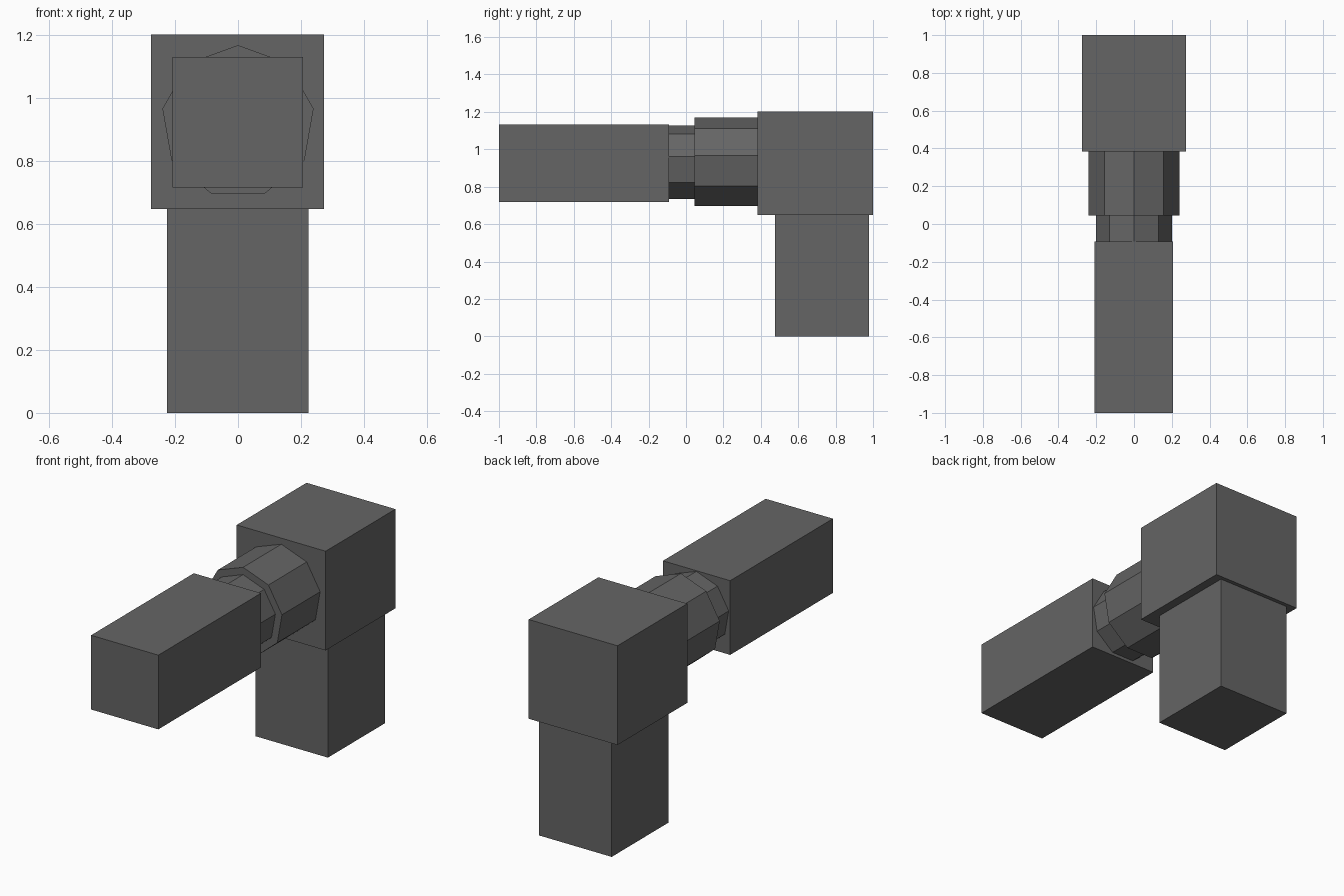
import bpy
import bmesh
import math
from mathutils import Matrix, Vector

if "Cube" in bpy.data.objects:
    bpy.data.objects.remove(bpy.data.objects["Cube"])

grey = bpy.data.materials.new("dark grey")
grey.diffuse_color = (0.13, 0.13, 0.13, 1)
grey.use_nodes = True
grey.node_tree.nodes["Principled BSDF"].inputs["Base Color"].default_value = grey.diffuse_color


def finish(bm, name):
    bmesh.ops.recalc_face_normals(bm, faces=bm.faces)
    mesh = bpy.data.meshes.new(name)
    bm.to_mesh(mesh)
    bm.free()
    mesh.materials.append(grey)
    obj = bpy.data.objects.new(name, mesh)
    bpy.context.collection.objects.link(obj)


def box(name, low, high):
    low, high = Vector(low), Vector(high)
    bm = bmesh.new()
    bmesh.ops.create_cube(bm, size=1)
    bmesh.ops.scale(bm, vec=high - low, verts=bm.verts)
    bmesh.ops.translate(bm, vec=(low + high) / 2, verts=bm.verts)
    finish(bm, name)


def nine_sided_rod(name, radius, y0, y1, z=0.925):
    # Nine-sided prism along y with one corner pointing straight up
    bm = bmesh.new()
    ring = []
    for i in range(9):
        a = math.tau * i / 9
        ring.append(bm.verts.new((radius * math.sin(a), y0, z + radius * math.cos(a))))
    cap = bm.faces.new(ring)
    ext = bmesh.ops.extrude_face_region(bm, geom=[cap], use_keep_orig=True)
    moved = [v for v in ext["geom"] if isinstance(v, bmesh.types.BMVert)]
    bmesh.ops.translate(bm, vec=(0, y1 - y0, 0), verts=moved)
    finish(bm, name)


# Upright leg and the block it carries
box("leg", (-0.225, 0.475, 0), (0.224, 0.978, 0.66))
box("corner_block", (-0.276, 0.383, 0.648), (0.274, 1.0, 1.203))

# Stepped joint between block and arm
nine_sided_rod("joint_collar", 0.244, 0.045, 0.39)
nine_sided_rod("joint_neck", 0.203, -0.10, 0.05)

# Horizontal arm
box("arm", (-0.209, -1.0, 0.717), (0.207, -0.092, 1.132))
